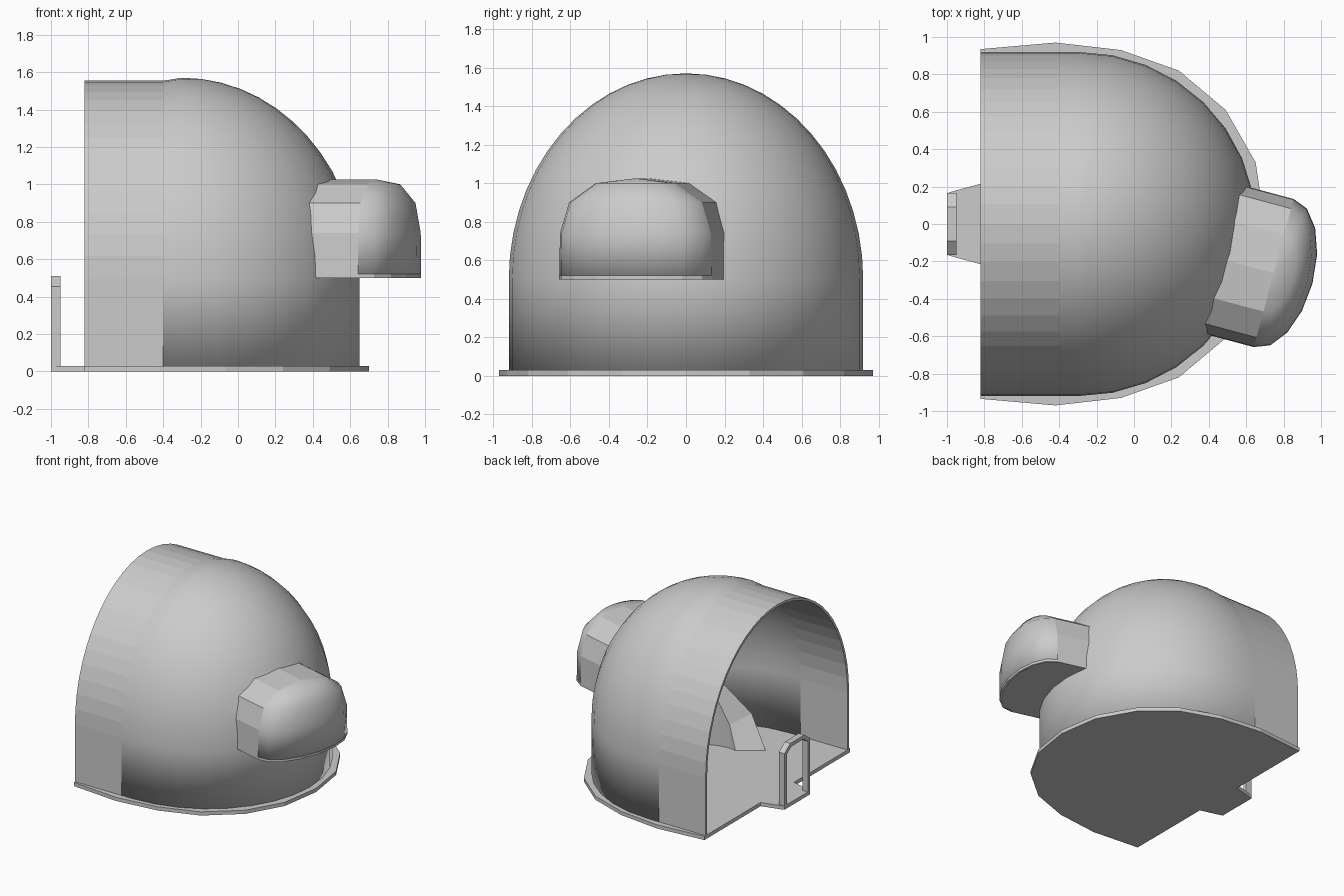
import bpy, bmesh
from math import sin, cos, pi, sqrt, radians
from mathutils import Matrix, Vector

if "Cube" in bpy.data.objects:
    bpy.data.objects.remove(bpy.data.objects["Cube"])

CX, RX, RY, RZ, Z0 = -0.30, 0.95, 0.92, 1.07, 0.5   # dome ellipsoid


def make(name, verts, faces, smooth=lambda f: False, thick=0):
    bm = bmesh.new()
    vs = [bm.verts.new(v) for v in verts]
    for f in faces:
        bm.faces.new([vs[i] for i in f])
    bmesh.ops.remove_doubles(bm, verts=bm.verts, dist=1e-4)
    bmesh.ops.recalc_face_normals(bm, faces=bm.faces)
    for f in bm.faces:
        f.smooth = smooth(f)
    me = bpy.data.meshes.new(name)
    bm.to_mesh(me)
    bm.free()
    ob = bpy.data.objects.new(name, me)
    bpy.context.collection.objects.link(ob)
    if thick:
        m = ob.modifiers.new("wall", 'SOLIDIFY')
        m.thickness, m.offset = thick, -1
    return ob


def grid_faces(rows, cols):
    return [(r * cols + c, r * cols + c + 1, (r + 1) * cols + c + 1, (r + 1) * cols + c)
            for r in range(rows - 1) for c in range(cols - 1)]


def prism(name, low, offset):
    # extrude a closed outline along an offset vector
    n = len(low)
    low = [Vector(p) for p in low]
    faces = [tuple(range(n)), tuple(range(n, 2 * n))]
    faces += [(i, (i + 1) % n, n + (i + 1) % n, n + i) for i in range(n)]
    return make(name, low + [p + Vector(offset) for p in low], faces)


def mirrored(pts):
    # append the y-mirrored half of an outline, skipping points on the axis
    return pts + [(x, -y) for x, y in reversed(pts) if abs(y) > 1e-6]


# Main shell: half ellipsoid on straight walls, continued as a faceted vault
profile = [(1, 0.03)] + [(cos(i * pi / 28), Z0 + RZ * sin(i * pi / 28)) for i in range(15)]
N = 16
verts = []
for r, z in profile:
    zv = Z0 + (z - Z0) * 0.985 if z > Z0 else z
    verts += [(-0.82, -RY * r, zv), (-0.40, -RY * r, zv)]
    verts += [(CX + RX * r * cos(a), RY * r * sin(a), z)
              for a in (-pi / 2 + pi * i / N for i in range(N + 1))]
    verts += [(-0.40, RY * r, zv), (-0.82, RY * r, zv)]
shell = make("main_shell", verts, grid_faces(len(profile), N + 5),
             lambda f: f.calc_center_median().x > -0.40, 0.02)

# Side hood: small vault with rounded end, its open edge following the shell
hood_mat = Matrix.Translation((0.515, -0.20, 0)) @ Matrix.Rotation(radians(-15), 4, 'Z')
W, STRAIGHT, CAP = 0.41, 0.24, 0.215
hood_profile = [(1, 0.5), (0.99, 0.74), (0.87, 0.90), (0.52, 1.0), (0, 1.025)]


def on_shell(v, z):
    u = 0.0
    for _ in range(6):
        p = hood_mat @ Vector((u, v, z))
        d = 1 - (p.y / RY) ** 2 - ((z - Z0) / RZ) ** 2
        u += (CX + RX * sqrt(max(d, 0)) - 0.01 - p.x) * 0.96
    return hood_mat @ Vector((u, v, z))


HN = 8
verts = []
for r, z in hood_profile:
    verts.append(on_shell(-W * r, z))
    verts += [hood_mat @ Vector((STRAIGHT + CAP * r * cos(a), W * r * sin(a), z))
              for a in (-pi / 2 + pi * i / HN for i in range(HN + 1))]
    verts.append(on_shell(W * r, z))
cols = HN + 3


def hood_smooth(f):
    return (hood_mat.inverted() @ f.calc_center_median()).x > STRAIGHT


make("side_hood", verts, grid_faces(len(hood_profile), cols), hood_smooth, 0.015)
prism("hood_floor", verts[:cols], (0, 0, 0.02))

# Passage from the shell into the hood
arch = [(W * 0.95 * r, 0.52 + (z - 0.5) * 0.93) for r, z in hood_profile]
arch = arch + [(-y, z) for y, z in reversed(arch[:-1])]
cutter = prism("passage_cutter", [hood_mat @ Vector((-0.25, y, z)) for y, z in arch],
               hood_mat.to_3x3() @ Vector((0.6, 0, 0)))
cutter.hide_render = True
cutter.hide_set(True)
cut = shell.modifiers.new("passage", 'BOOLEAN')
cut.operation, cut.object, cut.solver = 'DIFFERENCE', cutter, 'EXACT'

# Base plate with entrance tongue
plate = mirrored([(0.70, 0), (0.65, 0.33), (0.49, 0.61), (0.24, 0.82), (-0.07, 0.93),
                  (-0.42, 0.97), (-0.82, 0.935), (-0.82, 0.215), (-0.95, 0.18), (-1.0, 0.165)])
prism("base_plate", [(x, y, 0) for x, y in plate], (0, 0, 0.03))

# Entrance frame: chamfered open arch
outer = [(0.165, 0.0), (0.165, 0.455), (0.09, 0.51)]
inner = [(0.135, 0.0), (0.135, 0.44), (0.078, 0.48)]
outline = outer + [(-y, z) for y, z in reversed(outer)]
outline += [(-y, z) for y, z in inner] + list(reversed(inner))
prism("entrance_frame", [(-1.0, y, z) for y, z in outline], (0.05, 0, 0))

# Inner ramp curving up to the hood passage
left = [(-0.15, -0.42, 0.03), (-0.09, -0.43, 0.22), (0.0, -0.42, 0.38), (0.2, -0.34, 0.47), (0.47, -0.12, 0.5)]
right = [(-0.33, -0.55, 0.03), (-0.15, -0.63, 0.25), (0.10, -0.65, 0.40), (0.27, -0.60, 0.47), (0.42, -0.50, 0.5)]
verts = []
for a, b in zip(left, right):
    verts += [(a[0], a[1], 0.02), a, b, (b[0], b[1], 0.02)]
make("inner_ramp", verts, grid_faces(5, 4) + [(16, 17, 18, 19)])
